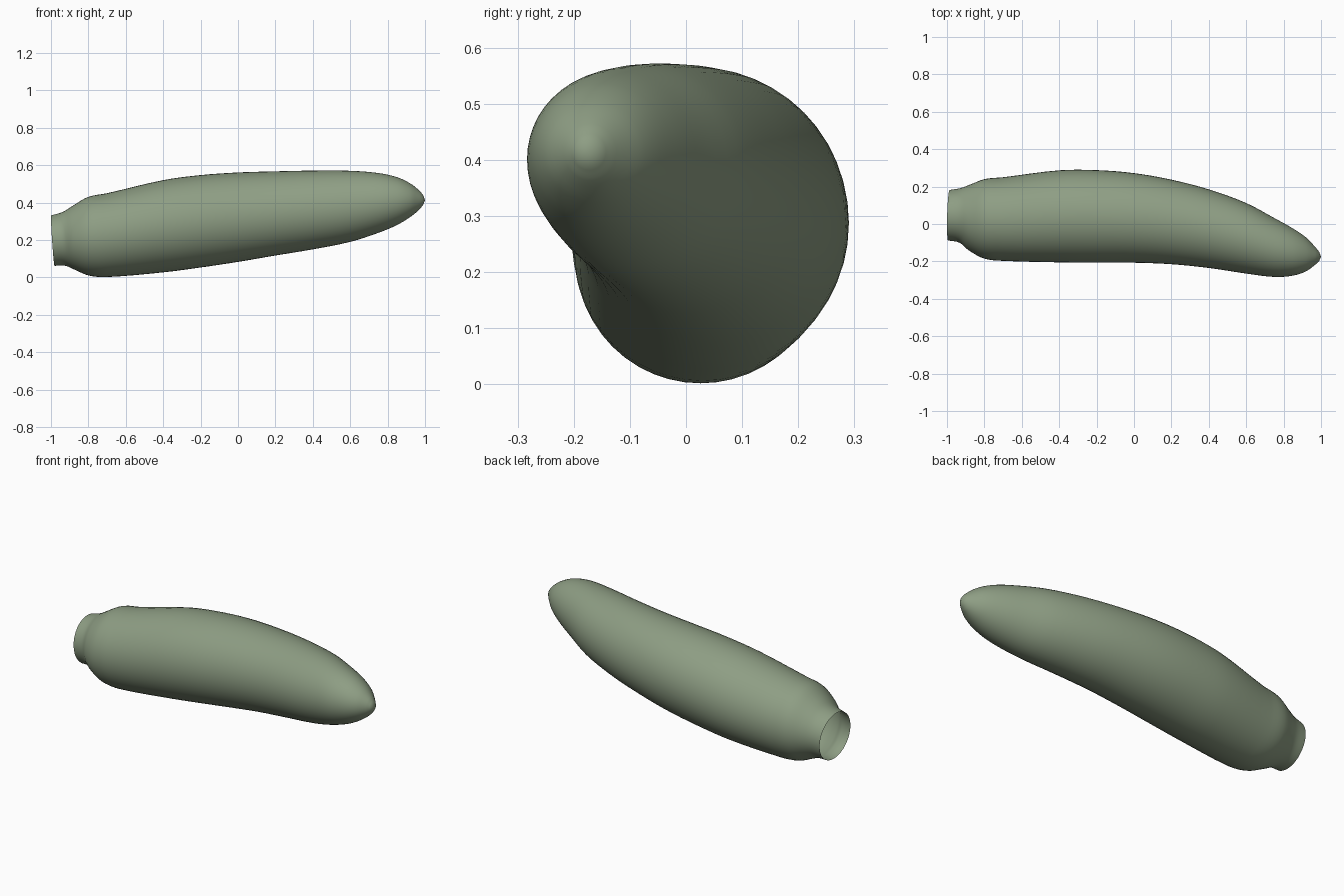
import bpy, bmesh, math
from mathutils import Vector

if "Cube" in bpy.data.objects:
    bpy.data.objects.remove(bpy.data.objects["Cube"])

# Stations along the body: x, bottom z, top z, low y, high y
STATIONS = [
    (-0.99, .062, .332, -.088, .182),
    (-0.93, .062, .350, -.100, .192),
    (-0.88, .042, .382, -.142, .210),
    (-0.80, .010, .430, -.185, .240),
    (-0.70, .002, .450, -.197, .250),
    (-0.40, .027, .520, -.205, .287),
    (-0.20, .053, .547, -.207, .288),
    (0.00, .083, .561, -.207, .272),
    (0.20, .117, .567, -.215, .237),
    (0.40, .150, .571, -.235, .185),
    (0.60, .190, .570, -.265, .112),
    (0.75, .238, .558, -.283, .032),
    (0.85, .280, .536, -.276, -.024),
    (0.92, .322, .503, -.253, -.072),
    (0.97, .363, .464, -.217, -.124),
    (0.99, .388, .440, -.198, -.149),
]
SIDES, STEPS = 48, 4


def catmull(p0, p1, p2, p3, t):
    """Smooth interpolation with tangents scaled to uneven x spacing."""
    h = p2[0] - p1[0]
    out = [p1[0] + h * t]
    for k in range(1, 5):
        m1 = (p2[k] - p0[k]) / (p2[0] - p0[0]) * h
        m2 = (p3[k] - p1[k]) / (p3[0] - p1[0]) * h
        out.append((2*t**3 - 3*t**2 + 1) * p1[k] + (t**3 - 2*t**2 + t) * m1
                   + (3*t**2 - 2*t**3) * p2[k] + (t**3 - t**2) * m2)
    return out


sections = []
last = len(STATIONS) - 1
for i in range(last):
    a, d = STATIONS[max(i - 1, 0)], STATIONS[min(i + 2, last)]
    for s in range(STEPS):
        sections.append(catmull(a, STATIONS[i], STATIONS[i + 1], d, s / STEPS))
sections.append(STATIONS[last])

# Curved body: elliptical rings, open at the neck, closed at the tip
bm = bmesh.new()
rings = []
for x, zb, zt, yl, yh in sections:
    cy, cz, ry, rz = (yl + yh) / 2, (zb + zt) / 2, (yh - yl) / 2, (zt - zb) / 2
    lean = max(0.0, min(1.0, (-0.75 - x) / 0.24))  # neck rim leans slightly
    ring = []
    for j in range(SIDES):
        c, s = math.cos(2*math.pi*j/SIDES), math.sin(2*math.pi*j/SIDES)
        ring.append(bm.verts.new((x + lean * (0.004*c - 0.009*s), cy + ry*c, cz + rz*s)))
    rings.append(ring)
for r0, r1 in zip(rings, rings[1:]):
    for j in range(SIDES):
        k = (j + 1) % SIDES
        bm.faces.new((r0[j], r0[k], r1[k], r1[j]))
tip = bm.verts.new(Vector((1.0, -.175, .413)))
for j in range(SIDES):
    bm.faces.new((rings[-1][j], rings[-1][(j + 1) % SIDES], tip))
bmesh.ops.recalc_face_normals(bm, faces=bm.faces[:])
for f in bm.faces:
    f.smooth = True

mesh = bpy.data.meshes.new("curved_body")
bm.to_mesh(mesh)
bm.free()
if sum(p.normal.z * (p.center.z - .3) for p in mesh.polygons) < 0:
    mesh.flip_normals()
body = bpy.data.objects.new("curved_body", mesh)
bpy.context.collection.objects.link(body)

# Single sage green colour
green = bpy.data.materials.new("sage_green")
green.diffuse_color = (0.27, 0.34, 0.23, 1)
green.use_nodes = True
green.node_tree.nodes["Principled BSDF"].inputs["Base Color"].default_value = green.diffuse_color
mesh.materials.append(green)
